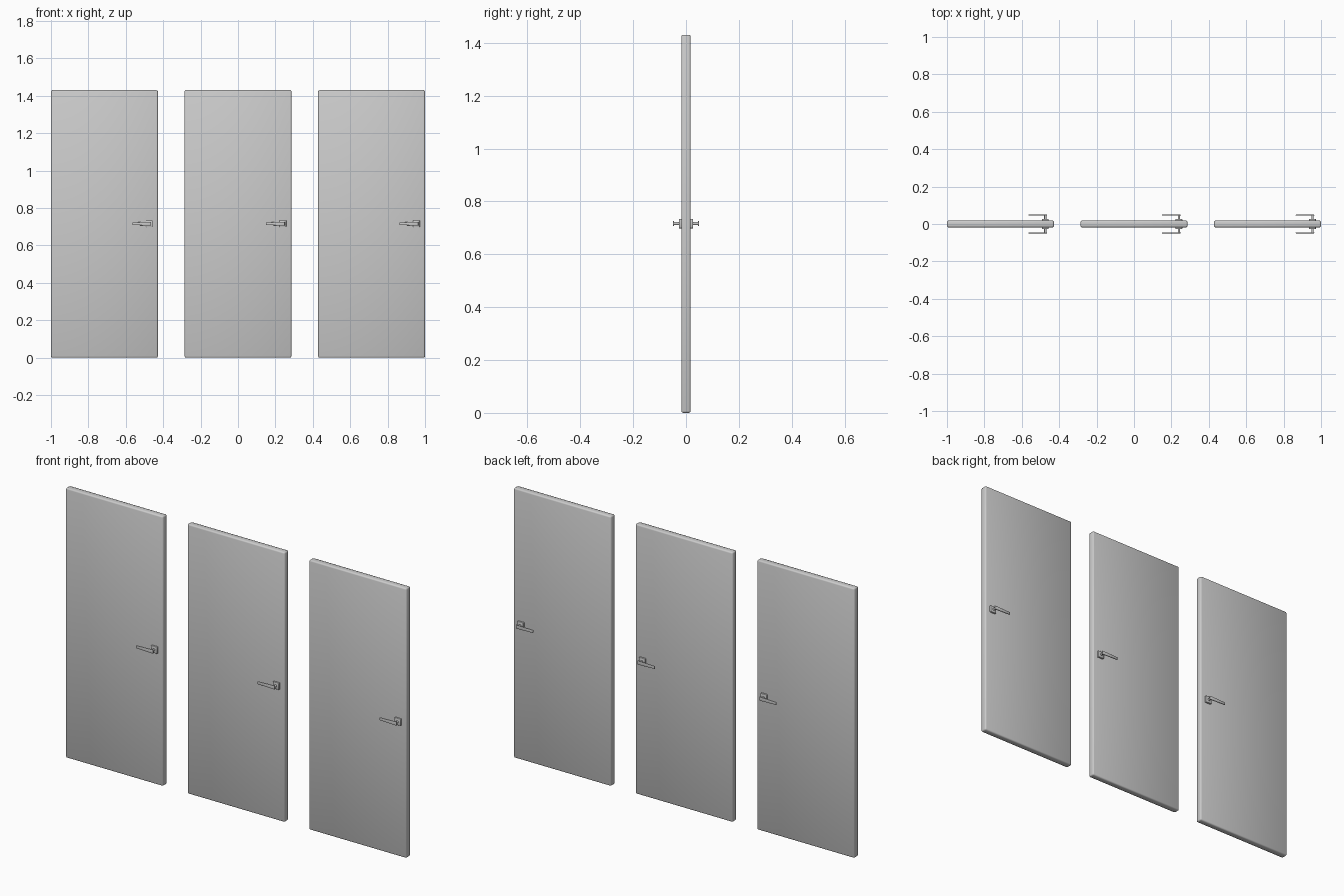
import bpy

if "Cube" in bpy.data.objects:
    bpy.data.objects.remove(bpy.data.objects["Cube"])

PITCH, W, H, T = 0.714, 0.571, 1.43, 0.0357
ZC = 0.716


def box(name, size, loc, bevel):
    bpy.ops.mesh.primitive_cube_add(size=1, location=loc)
    ob = bpy.context.object
    ob.name = name
    ob.scale = size
    bpy.ops.object.transform_apply(location=False, rotation=False, scale=True)
    mod = ob.modifiers.new("bevel", 'BEVEL')
    mod.width, mod.segments = bevel, 2
    for p in ob.data.polygons:
        p.use_smooth = True
    return ob


def lever(name, x, y, z):
    # flat grip, tapering slightly towards its free end
    ob = box(name, (0.1, 0.005, 0.02), (x, y, z), 0.001)
    for v in ob.data.vertices:
        if v.co.x < 0:
            v.co.z *= 0.7


for i in (-1, 0, 1):
    cx = i * PITCH
    # door leaf
    box("door_leaf", (W, T, H), (cx, 0, H / 2), 0.007)
    hx = cx + 0.24
    for s in (-1, 1):
        # square rosette, round neck and lever on each face
        box("handle_plate", (0.036, 0.012, 0.036), (hx, s * 0.021, ZC), 0.002)
        bpy.ops.mesh.primitive_cylinder_add(vertices=16, radius=0.006, depth=0.026,
                                            location=(hx, s * 0.035, ZC),
                                            rotation=(1.5708, 0, 0))
        bpy.context.object.name = "handle_neck"
        bpy.ops.object.shade_smooth_by_angle()
        lever("handle_lever", cx + 0.2, s * 0.047, ZC)
